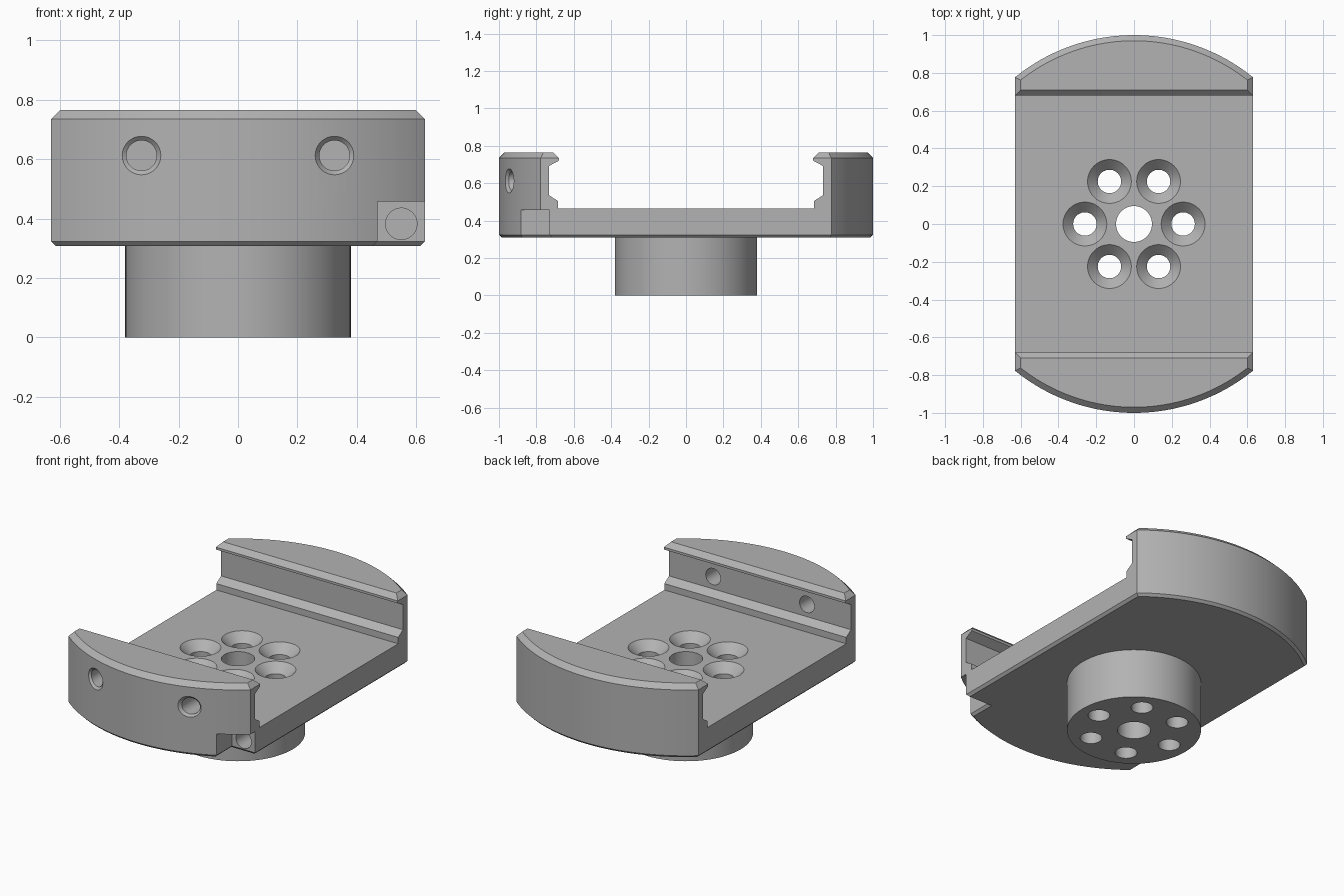
import bpy, bmesh
from math import sin, cos, asin, sqrt, pi, tau, radians
from mathutils import Vector

if "Cube" in bpy.data.objects:
    bpy.data.objects.remove(bpy.data.objects["Cube"])

HALF_WIDTH, FLOOR, BASE, TOP = 0.63, 0.465, 0.308, 0.765

metal = bpy.data.materials.new("grey metal")
metal.use_nodes = True
GREY = (0.45, 0.45, 0.45, 1)
metal.diffuse_color = GREY
metal.node_tree.nodes["Principled BSDF"].inputs["Base Color"].default_value = GREY


def loft(name, rings):
    """Closed solid through rings of equal point count."""
    bm = bmesh.new()
    loops = [[bm.verts.new(p) for p in ring] for ring in rings]
    n = len(loops[0])
    for a, b in zip(loops, loops[1:]):
        for i in range(n):
            j = (i + 1) % n
            bm.faces.new((a[i], a[j], b[j], b[i]))
    bm.faces.new(loops[0])
    bm.faces.new(loops[-1])
    bmesh.ops.recalc_face_normals(bm, faces=bm.faces)
    mesh = bpy.data.meshes.new(name)
    bm.to_mesh(mesh)
    bm.free()
    mesh.materials.append(metal)
    obj = bpy.data.objects.new(name, mesh)
    bpy.context.collection.objects.link(obj)
    return obj


def outline(z, inset, steps=40):
    """Disc with two straight sides, shrunk by inset."""
    r, w = 1 - inset, HALF_WIDTH - inset
    a = asin(w / r)
    pts = []
    for side in (1, -1):
        for i in range(steps + 1):
            t = a - 2 * a * i / steps
            pts.append(Vector((side * r * sin(t), side * r * cos(t), z)))
    return pts


def circle(x, y, z, r, n=48):
    return [Vector((x + r * cos(tau * i / n), y + r * sin(tau * i / n), z)) for i in range(n)]


def combine(target, tool, operation="DIFFERENCE"):
    mod = target.modifiers.new(tool.name, "BOOLEAN")
    mod.object, mod.operation, mod.solver = tool, operation, "EXACT"
    bpy.context.view_layer.objects.active = target
    bpy.ops.object.modifier_apply(modifier=mod.name)
    bpy.data.objects.remove(tool)


# Chamfered body
body = loft("clamp_body", [outline(BASE, 0.015), outline(BASE + 0.015, 0),
                           outline(TOP - 0.03, 0), outline(TOP, 0.03)])

# Channel between the two cheeks, with undercut grooves
half = [(0.685, FLOOR), (0.685, 0.505), (0.732, 0.535), (0.732, 0.692),
        (0.68, 0.72), (0.68, 0.735), (0.75, 0.805)]
profile = half + [(-y, z) for y, z in reversed(half)]
combine(body, loft("channel_cutter", [[Vector((x, y, z)) for y, z in profile] for x in (-1, 1)]))

# Round mounting boss under the plate
boss = loft("boss", [circle(0, 0, 0, 0.38, 96), circle(0, 0, 0.36, 0.38, 96)])
combine(body, boss, "UNION")

# Corner notch, flared to carry the lower chamfer
def notch_ring(z, flare):
    x, y = 0.47 - flare, -0.73 + flare
    return [Vector(p) for p in ((x, y, z), (1, y, z), (1, -1.2, z), (x, -1.2, z))]

combine(body, loft("notch_cutter", [notch_ring(BASE - 0.02, 0.035), notch_ring(BASE + 0.015, 0),
                                    notch_ring(0.457, 0)]))

# Blind hole in the notch wall
combine(body, loft("blind_hole_cutter", [[Vector((p.x, y, p.y)) for p in circle(0.55, 0.382, 0, 0.053)]
                                         for y in (-0.8, -0.55)]))

# Centre bore and ring of countersunk holes
combine(body, loft("bore_cutter", [circle(0, 0, -0.1, 0.095), circle(0, 0, 0.6, 0.095)]))
for i in range(6):
    x, y = 0.26 * cos(i * pi / 3), 0.26 * sin(i * pi / 3)
    combine(body, loft("countersink_cutter", [
        circle(x, y, -0.1, 0.062), circle(x, y, FLOOR - 0.054, 0.062),
        circle(x, y, FLOOR + 0.005, 0.121)]))

# Chamfered screw holes through the front cheek, following its curve
for side in (1, -1):
    def curved(r, depth):
        return [Vector((p.x, depth - sqrt(1 - p.x ** 2), p.y))
                for p in circle(side * 0.325, 0.612, 0, r)]
    straight = [Vector((p.x, -0.6, p.z)) for p in curved(0.051, 0)]
    combine(body, loft("screw_hole_cutter", [curved(0.08, -0.015), curved(0.051, 0.014), straight]))

# Smooth curves, crisp edges
bpy.ops.object.select_all(action="DESELECT")
body.select_set(True)
bpy.context.view_layer.objects.active = body
bpy.ops.object.shade_smooth_by_angle(angle=radians(30))
